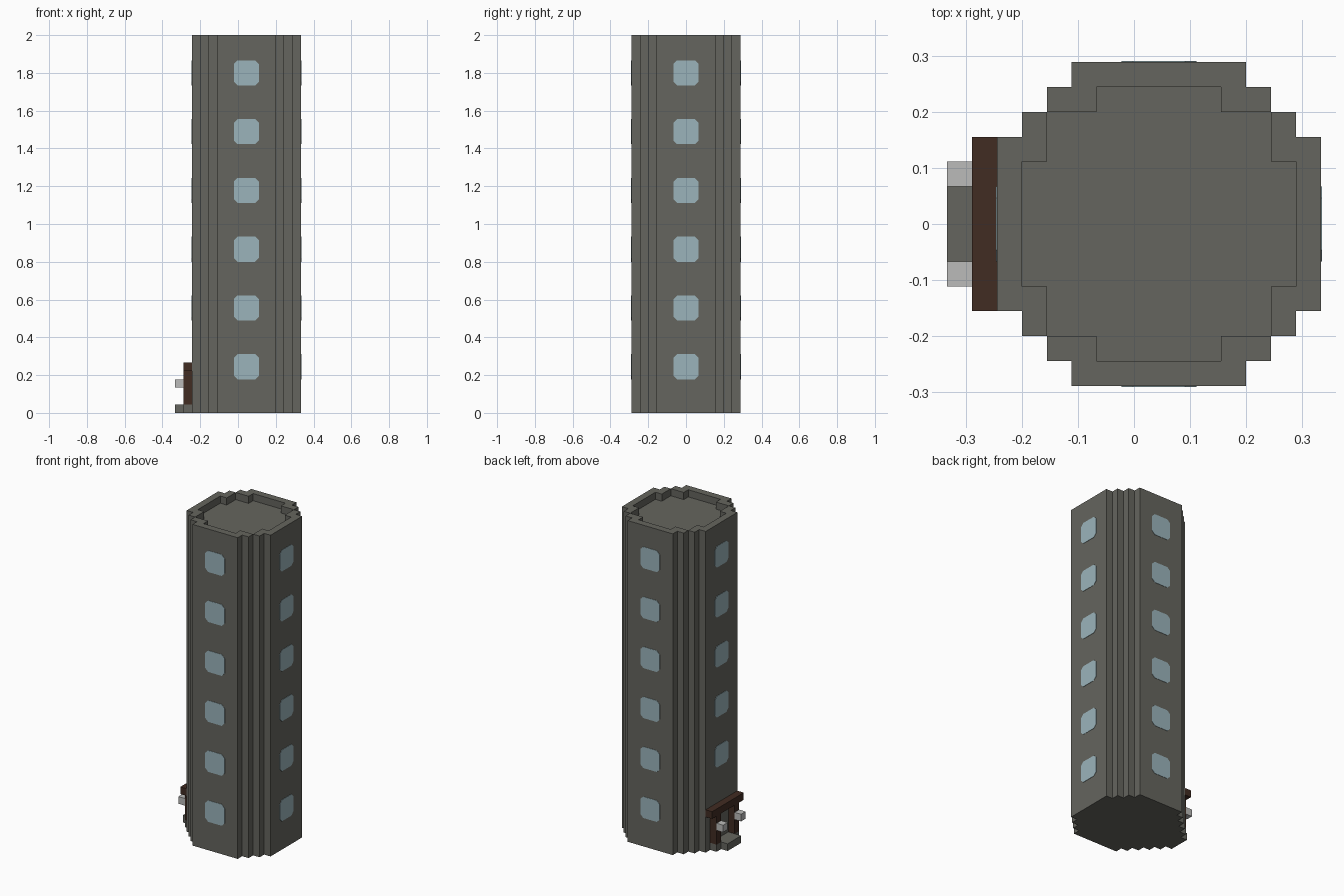
import bpy
import bmesh
from mathutils import Matrix, Vector
from math import pi

old = bpy.data.objects.get("Cube")
if old:
    bpy.data.objects.remove(old, do_unlink=True)

U = 2 / 45                      # one building block
CENTRE = Vector((U, 0, 0))      # axis of the tower


def material(name, rgb):
    m = bpy.data.materials.new(name)
    m.use_nodes = True
    m.diffuse_color = (*rgb, 1)
    m.node_tree.nodes["Principled BSDF"].inputs["Base Color"].default_value = (*rgb, 1)
    return m


stone = material("grey stone", (0.130, 0.130, 0.112))
glass = material("pale blue glass", (0.328, 0.456, 0.497))
wood = material("dark brown wood", (0.053, 0.025, 0.016))
lamp = material("light grey", (0.50, 0.50, 0.49))


def finish(name, bm, mat):
    bmesh.ops.recalc_face_normals(bm, faces=bm.faces)
    mesh = bpy.data.meshes.new(name)
    bm.to_mesh(mesh)
    bm.free()
    mesh.materials.append(mat)
    ob = bpy.data.objects.new(name, mesh)
    bpy.context.collection.objects.link(ob)
    return ob


def extrude_outline(bm, points, depth):
    """Closed prism from a flat outline; returns its vertices."""
    face = bm.faces.new([bm.verts.new(p) for p in points])
    bottom = list(face.verts)
    new = bmesh.ops.extrude_face_region(bm, geom=[face], use_keep_orig=True)["geom"]
    top = [v for v in new if isinstance(v, bmesh.types.BMVert)]
    bmesh.ops.translate(bm, verts=top, vec=depth)
    return bottom + top


def stepped_prism(name, quarter, z0, z1):
    """Mirror a quarter outline into all four quadrants and extrude it."""
    half = quarter + [(-x, y) for x, y in reversed(quarter)]
    outline = half + [(x, -y) for x, y in reversed(half)]
    bm = bmesh.new()
    pts = [CENTRE + Vector((x * U, y * U, z0 * U)) for x, y in outline]
    extrude_outline(bm, pts, (0, 0, (z1 - z0) * U))
    return finish(name, bm, stone)


def block(name, low, high, mat):
    """Box between two corners given in block units."""
    bm = bmesh.new()
    low, high = Vector(low) * U, Vector(high) * U
    bmesh.ops.create_cube(bm, size=1, matrix=Matrix.Translation((low + high) / 2)
                          @ Matrix.Diagonal((*(high - low), 1)))
    return finish(name, bm, mat)


# Tower shaft with a stepped round plan
tower = stepped_prism("tower", [(6.5, 3.5), (5.5, 3.5), (5.5, 4.5), (4.5, 4.5),
                                (4.5, 5.5), (3.5, 5.5), (3.5, 6.5)], 0, 45)

# Sunken roof behind the parapet
cutter = stepped_prism("roof_cutter", [(5.5, 2.5), (4.5, 2.5), (4.5, 4.5),
                                       (2.5, 4.5), (2.5, 5.5)], 44, 46)
cutter.hide_render = True
mod = tower.modifiers.new("roof recess", 'BOOLEAN')
mod.operation = 'DIFFERENCE'
mod.solver = 'EXACT'
mod.object = cutter
bpy.context.view_layer.objects.active = tower
bpy.ops.object.modifier_apply(modifier=mod.name)
bpy.data.objects.remove(cutter, do_unlink=True)

# Windows: thin plates with clipped corners, one column on each side
a, b = 1.5 * U, 1.05 * U
corner = [(a, b), (b, a), (-b, a), (-a, b), (-a, -b), (-b, -a), (b, -a), (a, -b)]
sides = {"right": 0, "back": 1, "left": 2, "front": 3}
for side, turn in sides.items():
    bm = bmesh.new()
    for floor in range(6):
        if side == "left" and floor == 0:
            continue            # the doorway takes this place
        z = (5.5 + 7 * floor) * U
        pts = [(6.5 * U - 0.002, y, z + h) for y, h in corner]
        extrude_outline(bm, pts, (0.004, 0, 0))
    bm.transform(Matrix.Translation(CENTRE) @ Matrix.Rotation(turn * pi / 2, 4, 'Z'))
    finish("windows_" + side, bm, glass)

# Doorway: threshold, step, posts, lintel and lamps
block("threshold", (-6.5, -2.5, 0), (-5.5, 2.5, 1), stone)
block("door_step", (-7.5, -1.5, 0), (-6.5, 1.5, 1), stone)
block("door_lintel", (-6.5, -3.5, 5), (-5.5, 3.5, 6), wood)
for name, y in (("front", -2.5), ("back", 1.5)):
    block("door_post_" + name, (-6.5, y, 1), (-5.5, y + 1, 5), wood)
    block("door_lamp_" + name, (-7.5, y, 3), (-6.5, y + 1, 4), lamp)
